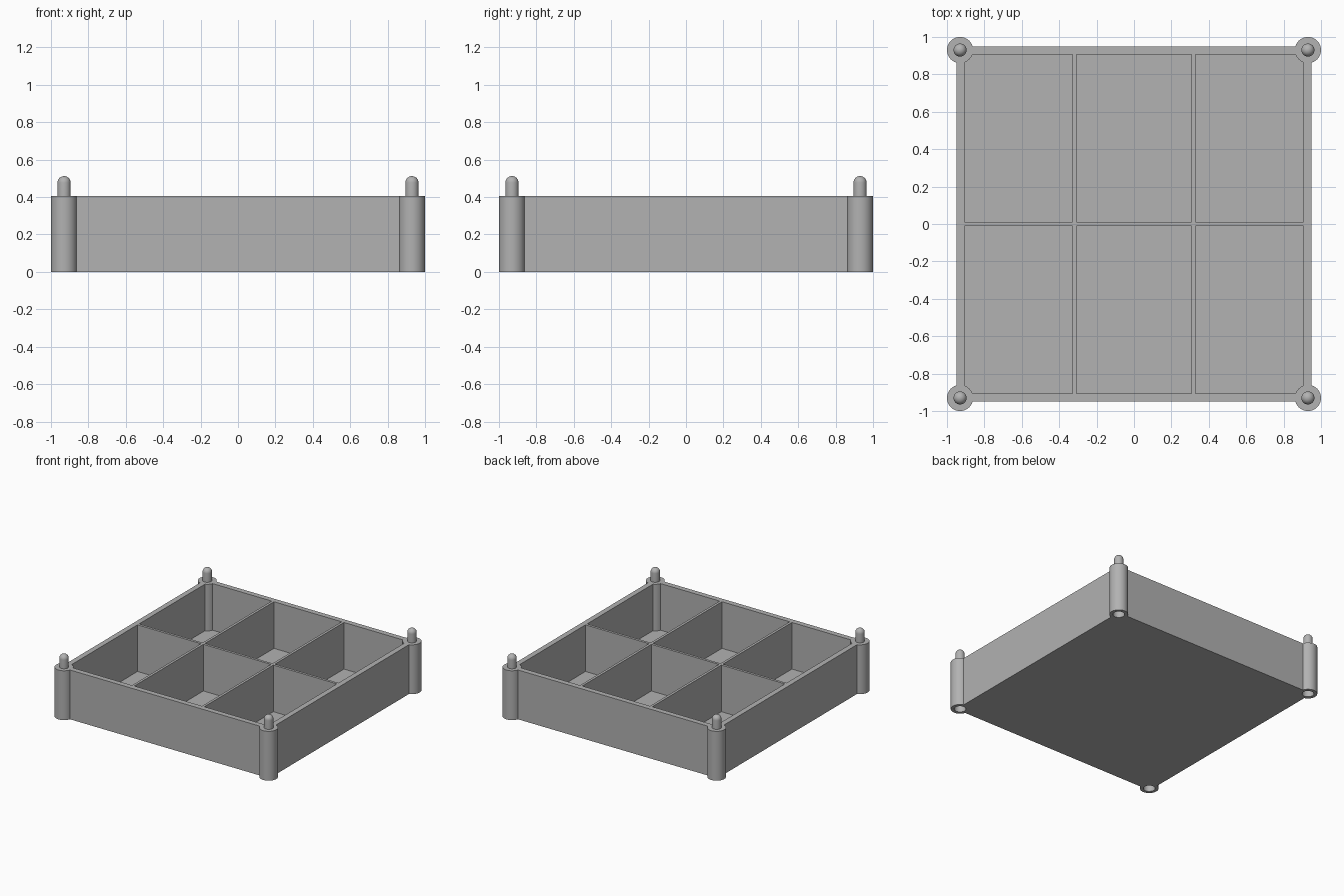
import bpy, bmesh, math
from mathutils import Matrix, Vector

cube = bpy.data.objects.get("Cube")
if cube:
    bpy.data.objects.remove(cube, do_unlink=True)

HEIGHT = 0.405      # rim height
OUTER = 0.95        # half width outside the walls
INNER = 0.906       # half width inside the walls
DIVIDER = 0.0105    # half thickness of a divider
SPLIT = 0.318       # offset of the two lengthwise dividers
FLOOR = 0.022
POST = 0.93         # post centre offset
CORNERS = [(sx * POST, sy * POST) for sx in (-1, 1) for sy in (-1, 1)]

grey = bpy.data.materials.new("light grey")
grey.use_nodes = True
colour = (0.445, 0.445, 0.445, 1)
grey.diffuse_color = colour
grey.node_tree.nodes["Principled BSDF"].inputs["Base Color"].default_value = colour


def add_box(bm, low, high):
    low, high = Vector(low), Vector(high)
    size = Matrix.Diagonal((*(high - low), 1))
    bmesh.ops.create_cube(bm, size=1, matrix=Matrix.Translation((low + high) / 2) @ size)


def add_cylinder(bm, x, y, radius, z0, z1):
    bmesh.ops.create_cone(bm, cap_ends=True, segments=48, radius1=radius, radius2=radius,
                          depth=z1 - z0, matrix=Matrix.Translation((x, y, (z0 + z1) / 2)))


def make_object(name, bm):
    mesh = bpy.data.meshes.new(name)
    bm.to_mesh(mesh)
    bm.free()
    mesh.materials.append(grey)
    obj = bpy.data.objects.new(name, mesh)
    bpy.context.collection.objects.link(obj)
    return obj


def select(obj):
    bpy.ops.object.select_all(action='DESELECT')
    obj.select_set(True)
    bpy.context.view_layer.objects.active = obj


def combine(target, tool, operation):
    mod = target.modifiers.new(operation.lower(), 'BOOLEAN')
    mod.operation, mod.solver, mod.object = operation, 'EXACT', tool
    select(target)
    bpy.ops.object.modifier_apply(modifier=mod.name)
    bpy.data.objects.remove(tool, do_unlink=True)


# Solid block for the tray
bm = bmesh.new()
add_box(bm, (-OUTER, -OUTER, 0), (OUTER, OUTER, HEIGHT))
tray = make_object("tray", bm)

# Six compartments, leaving the walls, dividers and floor
bm = bmesh.new()
columns = [(-INNER, -SPLIT - DIVIDER), (-SPLIT + DIVIDER, SPLIT - DIVIDER), (SPLIT + DIVIDER, INNER)]
rows = [(-INNER, -DIVIDER), (DIVIDER, INNER)]
for x0, x1 in columns:
    for y0, y1 in rows:
        add_box(bm, (x0, y0, FLOOR), (x1, y1, HEIGHT + 0.1))
combine(tray, make_object("compartments", bm), 'DIFFERENCE')

# Round corner posts
bm = bmesh.new()
for x, y in CORNERS:
    add_cylinder(bm, x, y, 0.07, 0, HEIGHT)
combine(tray, make_object("posts", bm), 'UNION')

# Stacking sockets in the underside of the posts
bm = bmesh.new()
for x, y in CORNERS:
    add_cylinder(bm, x, y, 0.044, -0.1, 0.13)
combine(tray, make_object("sockets", bm), 'DIFFERENCE')
select(tray)
bpy.ops.object.shade_smooth_by_angle(angle=math.radians(30))

# Dome-topped stacking pegs, turned from a profile
R, TOP = 0.035, 0.512
arc = [math.radians(a) for a in range(0, 91, 10)]
profile = [(R, HEIGHT - 0.01)] + [(R * math.cos(a), TOP - R + R * math.sin(a)) for a in arc]
for i, (x, y) in enumerate(CORNERS):
    bm = bmesh.new()
    verts = [bm.verts.new((r, 0, z)) for r, z in profile]
    edges = [bm.edges.new(pair) for pair in zip(verts, verts[1:])]
    bmesh.ops.spin(bm, geom=verts + edges, cent=(0, 0, 0), axis=(0, 0, 1),
                   angle=math.tau, steps=32, use_merge=True)
    bmesh.ops.remove_doubles(bm, verts=bm.verts, dist=0.0001)
    bmesh.ops.recalc_face_normals(bm, faces=bm.faces)
    peg = make_object(f"peg_{i + 1}", bm)
    peg.location = (x, y, 0)
    select(peg)
    bpy.ops.object.shade_smooth_by_angle(angle=math.radians(40))
